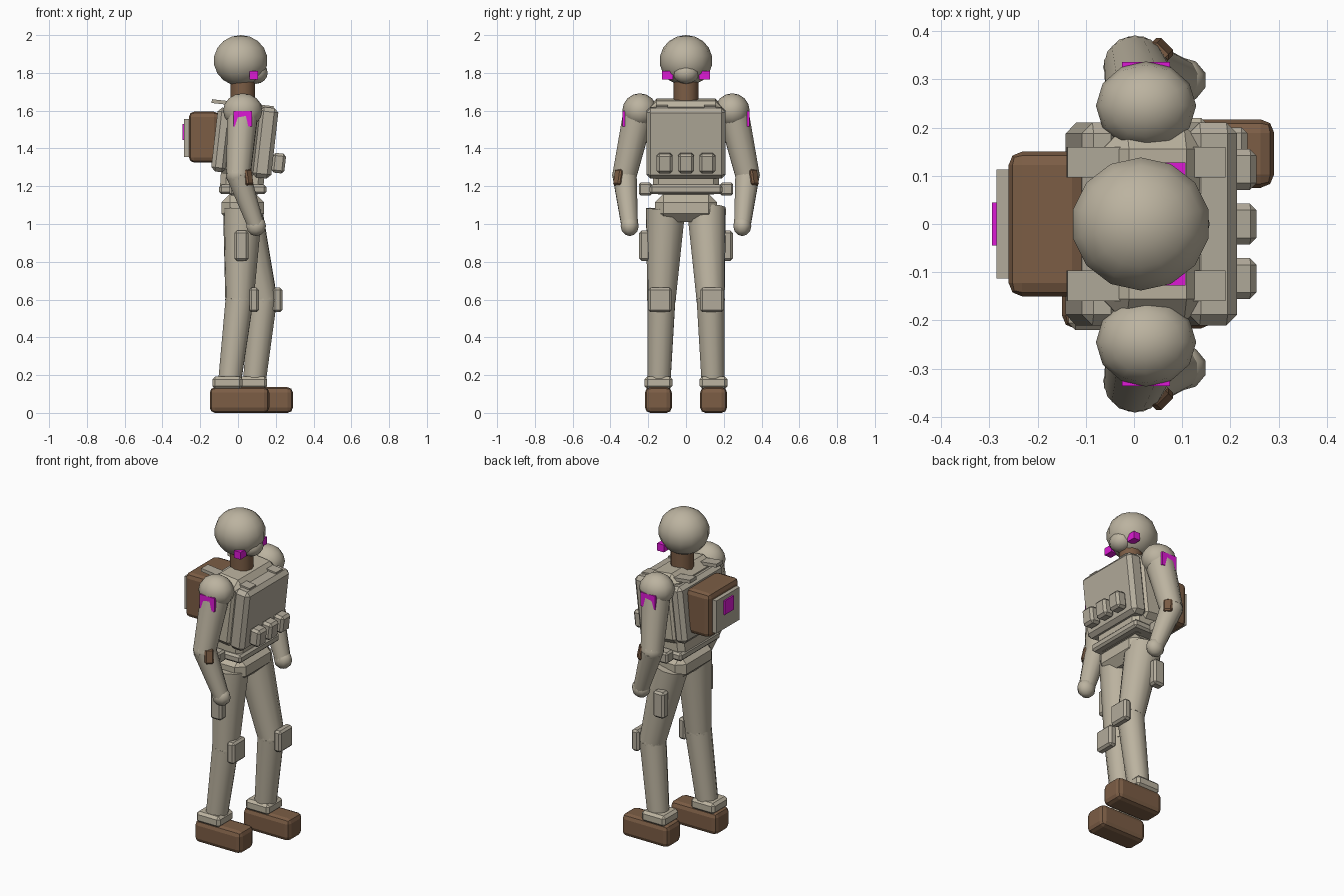
import bpy, bmesh, math
from mathutils import Vector, Matrix

if "Cube" in bpy.data.objects:
    bpy.data.objects.remove(bpy.data.objects["Cube"], do_unlink=True)


def material(name, rgb):
    m = bpy.data.materials.new(name)
    m.use_nodes = True
    m.diffuse_color = (*rgb, 1)
    m.node_tree.nodes["Principled BSDF"].inputs["Base Color"].default_value = (*rgb, 1)
    return m


CLOTH = material("khaki cloth", (0.50, 0.45, 0.35))
GEAR = material("khaki gear", (0.45, 0.41, 0.33))
BROWN = material("brown leather", (0.20, 0.11, 0.06))
MARK = material("magenta marker", (0.72, 0.01, 0.66))
LEAN = math.radians(6.5)


def finish(name, bm, mat, smooth=40):
    mesh = bpy.data.meshes.new(name)
    bmesh.ops.recalc_face_normals(bm, faces=bm.faces)
    bm.to_mesh(mesh)
    bm.free()
    mesh.materials.append(mat)
    ob = bpy.data.objects.new(name, mesh)
    bpy.context.collection.objects.link(ob)
    if smooth:
        bpy.ops.object.select_all(action="DESELECT")
        ob.select_set(True)
        bpy.context.view_layer.objects.active = ob
        bpy.ops.object.shade_smooth_by_angle(angle=math.radians(smooth))
    return ob


def box(name, center, size, mat, bevel=0.0, tilt=0.0, turn=0.0, segments=1):
    """Bevelled box, tilted about y, then turned about z."""
    bm = bmesh.new()
    bmesh.ops.create_cube(bm, size=1, matrix=Matrix.Diagonal((*size, 1)))
    if bevel:
        bmesh.ops.bevel(bm, geom=bm.edges[:], offset=bevel, segments=segments,
                        profile=0.5, affect="EDGES")
    bm.transform(Matrix.Translation(center) @ Matrix.Rotation(turn, 4, "Z")
                 @ Matrix.Rotation(tilt, 4, "Y"))
    return finish(name, bm, mat, 0)


def ball(name, center, radii, mat, sides=12):
    bm = bmesh.new()
    bmesh.ops.create_uvsphere(bm, u_segments=sides, v_segments=sides * 2 // 3, radius=1,
                              matrix=Matrix.Translation(center) @ Matrix.Diagonal((*radii, 1)))
    return finish(name, bm, mat, 60)


def limb(name, start, end, r1, r2, mat, sides=12):
    """Tapered tube between two points."""
    a, b = Vector(start), Vector(end)
    bm = bmesh.new()
    rot = (b - a).to_track_quat("Z", "Y").to_matrix().to_4x4()
    bmesh.ops.create_cone(bm, cap_ends=True, segments=sides, radius1=r1, radius2=r2,
                          depth=(b - a).length,
                          matrix=Matrix.Translation((a + b) / 2) @ rot)
    return finish(name, bm, mat)


# Head and neck
ball("head", (0.014, 0, 1.865), (0.146, 0.14, 0.135), CLOTH, 14)
ball("face", (0.095, 0, 1.80), (0.062, 0.07, 0.058), CLOTH)
limb("neck", (0.025, 0, 1.60), (0.025, 0, 1.78), 0.066, 0.066, BROWN)

# Torso and vest, leaning forward
box("chest", (0.025, 0, 1.445), (0.22, 0.41, 0.43), CLOTH, 0.05, LEAN)
box("abdomen", (0.022, 0, 1.23), (0.23, 0.35, 0.14), CLOTH, 0.03, LEAN / 2)
box("vest_front", (0.145, 0, 1.43), (0.10, 0.42, 0.375), GEAR, 0.022, LEAN)
box("vest_back", (-0.085, 0, 1.445), (0.08, 0.42, 0.34), GEAR, 0.022, LEAN)
for i in (-1, 0, 1):
    box("chest_pouch", (0.215, i * 0.113, 1.322), (0.07, 0.085, 0.105), GEAR, 0.014, LEAN)

# Backpack with panel and marker
box("backpack", (-0.18, 0, 1.46), (0.16, 0.30, 0.27), BROWN, 0.028, 0, 0, 2)
box("backpack_panel", (-0.272, 0, 1.455), (0.026, 0.225, 0.20), GEAR)
box("backpack_marker", (-0.29, 0, 1.488), (0.009, 0.09, 0.085), MARK)

# Hips
box("belt", (0.025, 0, 1.183), (0.25, 0.385, 0.05), GEAR, 0.012)
box("pelvis", (0.025, 0, 1.085), (0.225, 0.33, 0.15), CLOTH, 0.045)

for side, label in ((1, "left"), (-1, "right")):
    # Straps, ear pieces and belt pouches
    box(label + "_strap", (0.025, side * 0.128, 1.632), (0.33, 0.064, 0.02), GEAR, 0, LEAN)
    box(label + "_ear_piece", (0.084, side * 0.098, 1.788), (0.045, 0.058, 0.045), MARK)
    box(label + "_belt_pouch", (0.0, side * 0.215, 1.185), (0.09, 0.07, 0.068), GEAR, 0.01)

    # Arm
    shoulder = (0.025, side * 0.25, 1.59)
    elbow = (0.002, side * 0.325, 1.26)
    hand = (0.096, side * 0.298, 0.99)
    ball(label + "_shoulder", (0.025, side * 0.245, 1.60), (0.104, 0.092, 0.092), CLOTH)
    limb(label + "_upper_arm", shoulder, elbow, 0.084, 0.066, CLOTH)
    ball(label + "_elbow", elbow, (0.066,) * 3, CLOTH)
    limb(label + "_forearm", elbow, hand, 0.066, 0.045, CLOTH)
    ball(label + "_hand", hand, (0.055, 0.048, 0.054), CLOTH, 10)
    box(label + "_elbow_patch", (0.047, side * 0.351, 1.245), (0.05, 0.05, 0.085), BROWN,
        0.008, -0.2, side * math.pi / 4)
    box(label + "_arm_marker", (0.025, side * 0.329, 1.557), (0.10, 0.014, 0.084), MARK)

    # Leg, with the left one a step ahead
    step = 0.125 if side > 0 else 0.0
    hip = (0.025, side * 0.108, 1.08)
    knee = (0.008 + step, side * 0.13, 0.60)
    ankle = (-0.046 + step * 1.05, side * 0.143, 0.15)
    limb(label + "_thigh", hip, knee, 0.105, 0.076, CLOTH)
    ball(label + "_knee", knee, (0.076,) * 3, CLOTH)
    limb(label + "_shin", knee, ankle, 0.076, 0.062, CLOTH)
    box(label + "_knee_pad", (0.085 + step, side * 0.138, 0.598), (0.05, 0.125, 0.13), GEAR, 0.012)
    box(label + "_thigh_pouch", (0.018, side * 0.218, 0.885), (0.075, 0.06, 0.16), GEAR, 0.012)
    box(label + "_cuff", (-0.056 + step * 1.04, side * 0.146, 0.16), (0.16, 0.148, 0.066), CLOTH, 0.015)
    box(label + "_boot", (0.008 + step, side * 0.146, 0.068), (0.315, 0.142, 0.136), BROWN, 0.028, 0, 0, 2)
